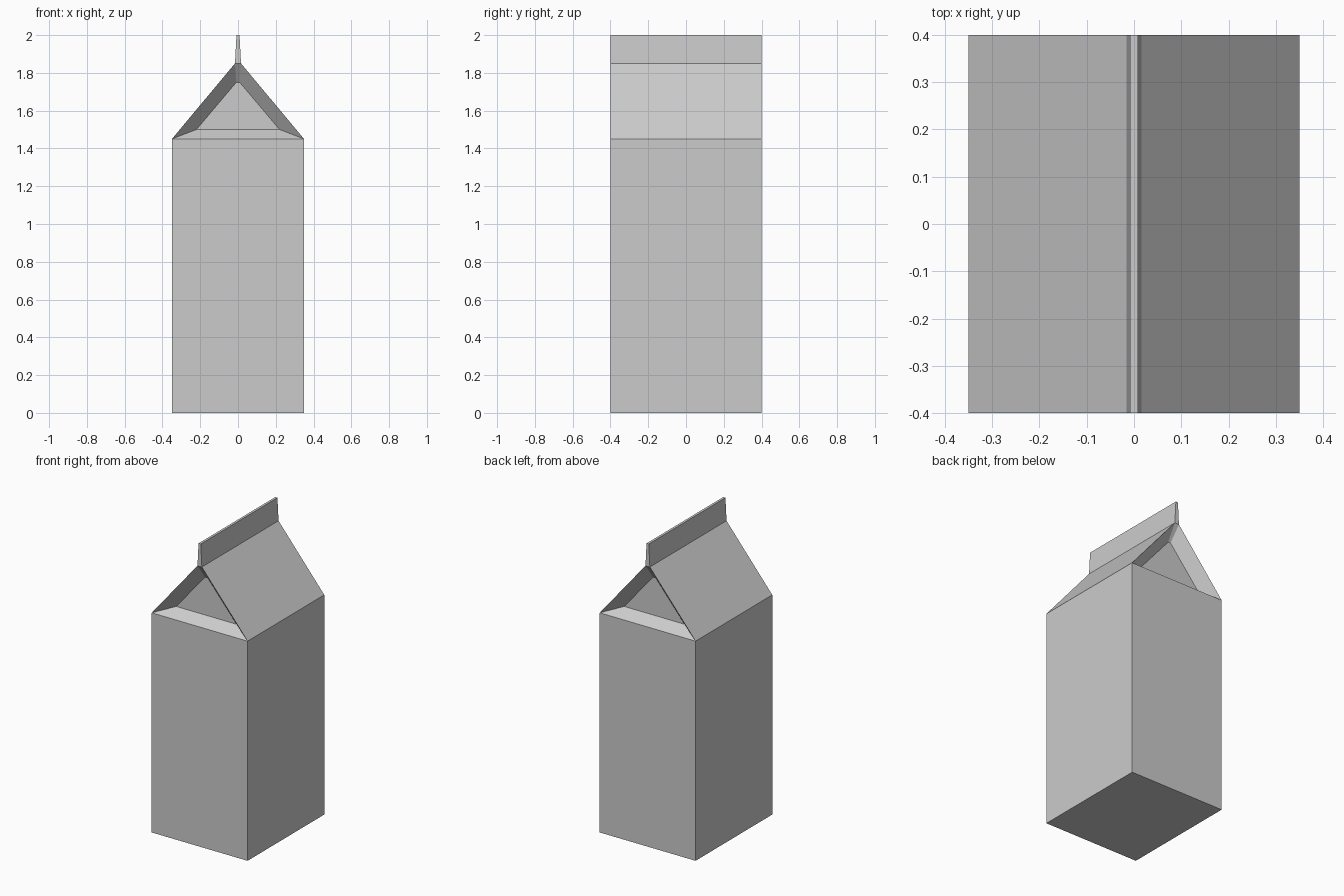
import bpy, bmesh

if "Cube" in bpy.data.objects:
    bpy.data.objects.remove(bpy.data.objects["Cube"])

D = 0.4          # half depth along y
RECESS = 0.07    # how far the folded gable ends sit back

# (half width, height) of each level: base, shoulder, ridge, fin top
levels = [(0.35, 0.0), (0.35, 1.45), (0.016, 1.85), (0.008, 2.0)]
# folded-in gable panel: bottom and top of the inset
panel = [(0.22, 1.5), (0.009, 1.75)]

bm = bmesh.new()


def ring(w, z, d):
    """Four corners of a rectangle at height z."""
    return [bm.verts.new(p) for p in ((-w, -d, z), (w, -d, z), (w, d, z), (-w, d, z))]


rings = [ring(w, z, D) for w, z in levels]
inner = [ring(w, z, D - RECESS) for w, z in panel]

# base and fin top
bm.faces.new(rings[0])
bm.faces.new(rings[-1])

# walls, roof slopes and fin
for level, (lo, hi) in enumerate(zip(rings, rings[1:])):
    for i in range(4):
        j = (i + 1) % 4
        if level == 1 and i in (0, 2):
            # gable end: sloped border around a recessed panel
            outer = [lo[i], lo[j], hi[j], hi[i]]
            inset = [inner[0][i], inner[0][j], inner[1][j], inner[1][i]]
            bm.faces.new(inset)
            for k in range(4):
                n = (k + 1) % 4
                bm.faces.new((outer[k], outer[n], inset[n], inset[k]))
        else:
            bm.faces.new((lo[i], lo[j], hi[j], hi[i]))

bmesh.ops.recalc_face_normals(bm, faces=bm.faces)
mesh = bpy.data.meshes.new("carton")
bm.to_mesh(mesh)
bm.free()
bpy.context.collection.objects.link(bpy.data.objects.new("carton", mesh))
